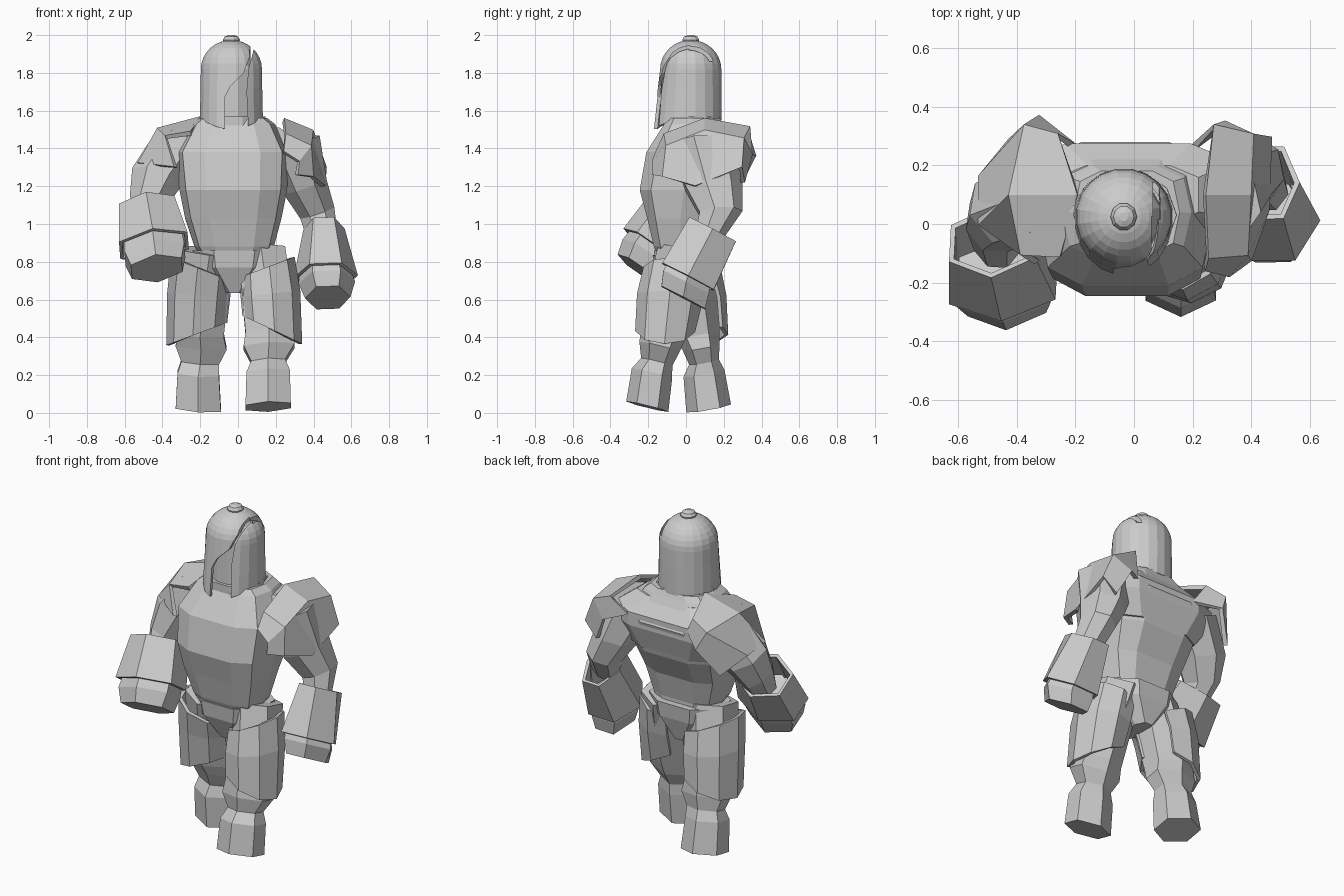
import bpy, bmesh, math
from mathutils import Vector

default_cube = bpy.data.objects.get("Cube")
if default_cube:
    bpy.data.objects.remove(default_cube, do_unlink=True)

grey = bpy.data.materials.new("plain_grey")
grey.use_nodes = True
grey.diffuse_color = (.6, .6, .6, 1)
grey.node_tree.nodes["Principled BSDF"].inputs["Base Color"].default_value = (.6, .6, .6, 1)


def make_object(name, points, faces):
    bm = bmesh.new()
    verts = [bm.verts.new(point) for point in points]
    for face in faces:
        bm.faces.new([verts[i] for i in face])
    bmesh.ops.recalc_face_normals(bm, faces=bm.faces[:])
    mesh = bpy.data.meshes.new(name)
    bm.to_mesh(mesh)
    bm.free()
    mesh.materials.append(grey)
    obj = bpy.data.objects.new(name, mesh)
    bpy.context.scene.collection.objects.link(obj)
    return obj


def thicken(obj, thickness):
    solid = obj.modifiers.new("thickness", 'SOLIDIFY')
    solid.thickness = thickness
    solid.offset = 0


def loft(name, rings, sides=8, axis=None, flat_front=True, square=1,
         cap_start=True, cap_end=True, arc=None, slopes=None):
    """Skin rings of (x, y, z, half width, half depth), square to an axis."""
    axis = Vector(axis) if axis else Vector((0, 0, 1))
    turn = Vector((0, 0, 1)).rotation_difference(axis.normalized())
    if arc:
        start, sweep = math.radians(arc[0]), math.radians(arc[1] - arc[0])
        count = sides + 1
    else:
        count, sweep = sides, math.tau
        start = -math.pi / 2 + (math.pi / sides if flat_front else 0)
    angles = [start + sweep * i / sides for i in range(count)]

    def soften(value):
        return math.copysign(abs(value) ** square, value)
    unit = [(soften(math.cos(a)), soften(math.sin(a))) for a in angles]
    reach_x = 1 if arc else max(abs(u) for u, v in unit)
    reach_y = 1 if arc else max(abs(v) for u, v in unit)
    points = []
    for k, (x, y, z, rx, ry) in enumerate(rings):
        for u, v in unit:
            offset = turn @ Vector((u * rx / reach_x, v * ry / reach_y, 0))
            if slopes:
                offset.z += slopes[k] * offset.x
            points.append(Vector((x, y, z)) + offset)
    faces = []
    for k in range(len(rings) - 1):
        for i in range(sides):
            j = (i + 1) % count
            low, high = k * count, (k + 1) * count
            faces.append((low + i, low + j, high + j, high + i))
    if cap_start and not arc:
        faces.append(tuple(range(count)))
    if cap_end and not arc:
        faces.append(tuple(range((len(rings) - 1) * count, len(rings) * count)))
    return make_object(name, points, faces)


def curved_plate(name, rows):
    width = len(rows[0])
    faces = [(r * width + c, r * width + c + 1, (r + 1) * width + c + 1, (r + 1) * width + c)
             for r in range(len(rows) - 1) for c in range(width - 1)]
    thicken(make_object(name, [p for row in rows for p in row], faces), .025)


def prism(name, outline, front, back):
    """Extrude an (x, z) outline along y."""
    n = len(outline)
    points = [(x, y, z) for y in (front, back) for x, z in outline]
    faces = [tuple(range(n)), tuple(range(n, n + n))]
    faces += [(i, (i + 1) % n, n + (i + 1) % n, n + i) for i in range(n)]
    return make_object(name, points, faces)


def span(first, last):
    return Vector(first[:3]) - Vector(last[:3])


# Torso, shoulder yoke, collar and pelvis
loft("torso", [(-.02, -.02, .83, .18, .13), (-.02, -.03, .88, .21, .14),
               (-.025, -.03, 1.03, .255, .175), (-.025, -.01, 1.18, .285, .235),
               (-.03, .035, 1.38, .3, .245), (-.025, .04, 1.53, .22, .155),
               (-.025, .04, 1.56, .18, .14)],
     sides=10, square=.6)
loft("shoulder_yoke", [(-.02, .09, 1.2, .27, .14), (-.02, .11, 1.34, .36, .165),
                       (-.02, .12, 1.42, .36, .155), (-.02, .1, 1.51, .24, .1)],
     sides=8, square=.6)
loft("collar", [(-.03, .03, 1.5, .18, .15), (-.03, .03, 1.57, .175, .15)], sides=10)
loft("pelvis", [(-.02, .0, .635, .05, .1), (-.02, -.01, .77, .2, .15),
                (-.02, -.01, .86, .22, .16)], sides=8, square=.8)

# Legs with their hip to foot outlines, and the thigh armour
legs = {
    "left": [(.12, 0, .86, .13, .15), (.15, -.06, .65, .13, .14), (.165, -.12, .42, .125, .12),
             (.165, -.14, .35, .135, .11), (.16, -.155, .27, .09, .085),
             (.16, -.18, .21, .115, .11), (.16, -.205, .033, .12, .115)],
    "right": [(-.15, -.03, .86, .13, .15), (-.18, .02, .65, .13, .14), (-.2, .06, .42, .125, .12),
              (-.195, .08, .35, .135, .1), (-.2, .095, .27, .1, .08),
              (-.21, .095, .21, .11, .11), (-.21, .12, .024, .12, .12)],
}
for side, rings in legs.items():
    loft(side + "_leg", rings, sides=6, axis=span(rings[0], rings[-1]), flat_front=False)
thigh_armour = {
    "left": ([(.155, -.05, .77, .135, .165), (.17, -.08, .63, .15, .17),
              (.18, -.11, .44, .15, .15)], (-170, 125), (.4, .1, -.5)),
    "right": ([(-.19, .0, .76, .155, .175), (-.205, .03, .62, .16, .175),
               (-.215, .05, .42, .155, .165)], (55, 345), (-.4, -.1, .4)),
}
for side, (rings, arc, slopes) in thigh_armour.items():
    thicken(loft(side + "_thigh_armour", rings, sides=7, arc=arc, slopes=slopes), .02)

# Arms, open gauntlets and fists
arms = {
    "left": [(.28, .08, 1.42, .16, .17), (.355, .14, 1.2, .12, .16),
             (.42, .18, 1.06, .095, .12), (.45, .12, .92, .08, .08)],
    "right": [(-.3, .1, 1.42, .15, .16), (-.43, .05, 1.24, .14, .14),
              (-.48, 0, 1.11, .1, .11), (-.47, -.08, .98, .08, .08)],
}
gauntlets = {
    "left": [(.455, .14, .97, .1, .13), (.465, .01, .72, .16, .145)],
    "right": [(-.48, -.06, 1.085, .14, .14), (-.445, -.2, .885, .175, .15)],
}
fists = {
    "left": [(.46, .03, .77, .13, .12), (.47, .0, .69, .15, .135), (.475, -.015, .61, .12, .13)],
    "right": [(-.45, -.16, .93, .15, .13), (-.44, -.22, .84, .16, .14),
              (-.43, -.255, .765, .135, .13)],
}
for side in arms:
    loft(side + "_arm", arms[side], sides=7, axis=span(arms[side][0], arms[side][-1]))
    forearm = span(*gauntlets[side])
    flat = side == "left"
    thicken(loft(side + "_gauntlet", gauntlets[side], sides=6, axis=forearm, flat_front=flat,
                 cap_start=False, cap_end=False), .02)
    loft(side + "_fist", fists[side], sides=6, axis=forearm, flat_front=flat)

# Shoulder plates: inner edge, ridge and lower edge, front to back
curved_plate("left_shoulder_plate", [
    [(.24, -.15, 1.38), (.25, -.11, 1.47), (.24, .1, 1.55), (.27, .33, 1.51), (.2, .26, 1.4)],
    [(.32, -.17, 1.33), (.38, -.1, 1.41), (.39, .1, 1.49), (.4, .3, 1.45), (.31, .34, 1.37)],
    [(.31, -.17, 1.26), (.39, -.12, 1.25), (.45, .05, 1.2), (.46, .29, 1.3), (.38, .3, 1.22)]])
curved_plate("right_shoulder_plate", [
    [(-.25, -.11, 1.48), (-.19, .1, 1.56), (-.26, .3, 1.5), (-.2, .26, 1.4)],
    [(-.38, -.1, 1.46), (-.42, .1, 1.5), (-.37, .33, 1.46), (-.32, .36, 1.36)],
    [(-.33, -.13, 1.3), (-.52, .0, 1.32), (-.52, .16, 1.3), (-.42, .28, 1.2)]])

# Helmet: dome with a flared front, split by a curved slit
centre_x, centre_y = -.035, .025
dome = [(centre_x, centre_y, 1.55 + .09 * i, .158 - .002 * i, .154) for i in range(3)]
for i in range(8):
    tilt = math.radians(11.5 * i)
    size = .153 * math.cos(tilt)
    dome.append((centre_x, centre_y, 1.82 + .145 * math.sin(tilt), size, size))
helmet = loft("helmet", dome, sides=20, cap_start=False)
for vert in helmet.data.vertices:
    drop = max(0, (1.82 - vert.co.z) / .27)
    forward = max(0, (centre_y - vert.co.y) / .154)
    vert.co.y -= .035 * drop * forward
    vert.co.z -= .05 * drop * forward ** 3
thicken(helmet, .018)
face_slit = prism("face_slit_cutter", [
    (.06, 2.05), (.06, 1.88), (.03, 1.8), (-.04, 1.73), (-.07, 1.67), (-.07, 1.4),
    (.06, 1.4), (.045, 1.7), (.055, 1.82), (.08, 1.91), (.1, 2.05)], -.4, centre_y)
crown_slit = prism("crown_slit_cutter", [
    (.065, 2.05), (.065, 1.86), (.085, 1.86), (.1, 2.05)], centre_y - .01, .4)
for cutter in (face_slit, crown_slit):
    cutter.hide_render = True
    cut = helmet.modifiers.new("slit", 'BOOLEAN')
    cut.operation = 'DIFFERENCE'
    cut.solver = 'EXACT'
    cut.object = cutter
evaluated = helmet.evaluated_get(bpy.context.evaluated_depsgraph_get())
carved = bpy.data.meshes.new_from_object(evaluated)
helmet.modifiers.clear()
helmet.data = carved
for cutter in (face_slit, crown_slit):
    bpy.data.objects.remove(cutter, do_unlink=True)

# Head inside the helmet, and the knob on top
loft("inner_head", [(centre_x, centre_y, 1.5, .13, .13), (centre_x, centre_y, 1.82, .125, .12),
                    (centre_x, centre_y, 1.89, .09, .09), (centre_x, centre_y, 1.93, .03, .03)],
     sides=12)
loft("helmet_knob", [(centre_x, centre_y, 1.95, .04, .04), (centre_x, centre_y, 1.975, .045, .045),
                     (centre_x, centre_y, 1.992, .035, .035), (centre_x, centre_y, 2, .015, .015)],
     sides=10)
